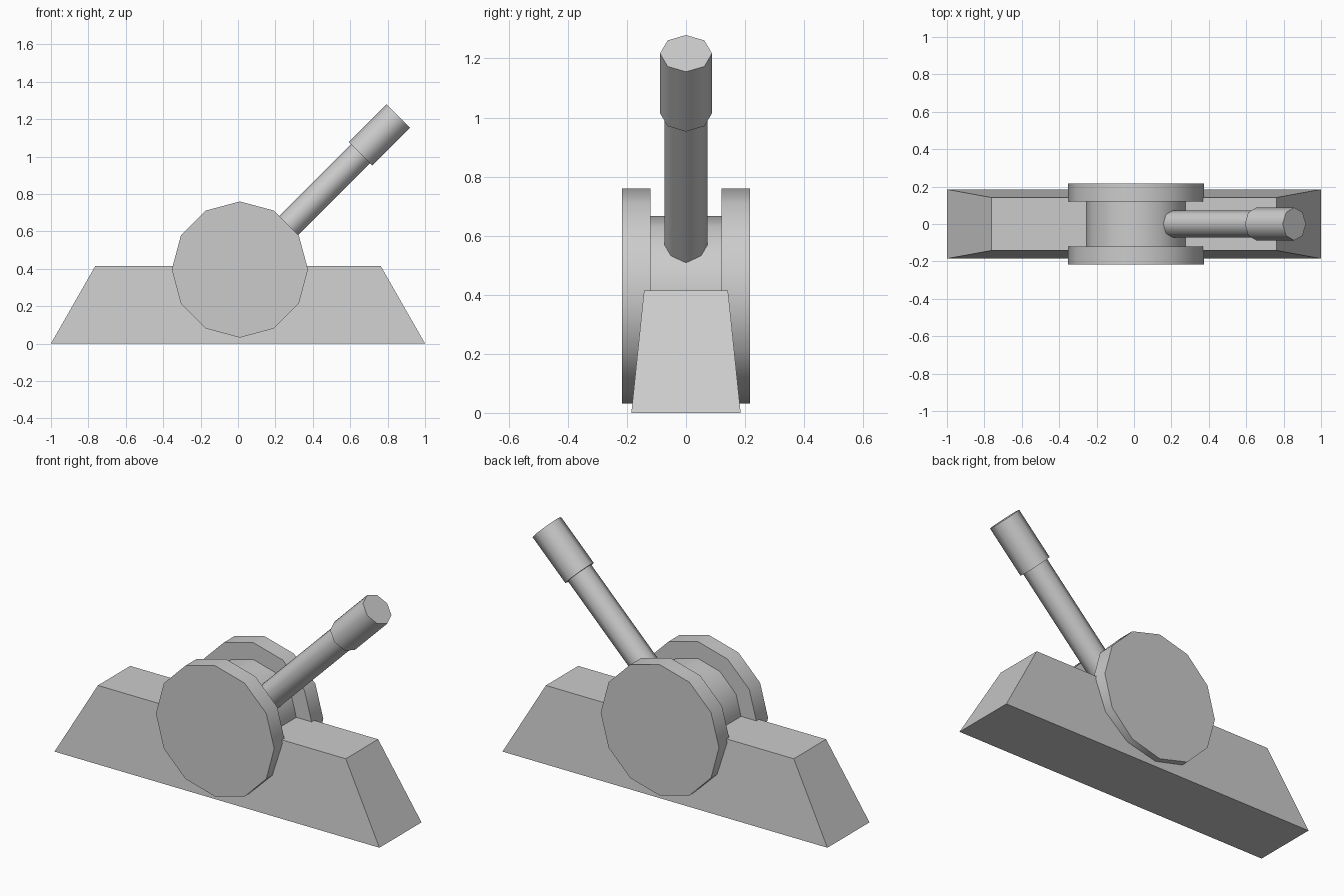
import bpy, bmesh
from math import radians
from mathutils import Vector

if "Cube" in bpy.data.objects:
    bpy.data.objects.remove(bpy.data.objects["Cube"])

HUB = Vector((0.01, 0, 0.396))      # axle centre
GRIP_END = Vector((0.857, 0, 1.217))
TILT = radians(45)


def rod(name, a, b, radius, sides, rot):
    """Smooth-sided low-poly cylinder running from a to b."""
    bpy.ops.mesh.primitive_cylinder_add(vertices=sides, radius=radius,
                                        depth=(b - a).length,
                                        location=(a + b) / 2, rotation=rot)
    ob = bpy.context.object
    ob.name = name
    bpy.ops.object.shade_smooth_by_angle(angle=radians(60))
    return ob


def disc(name, y0, y1, radius):
    return rod(name, HUB + Vector((0, y0, 0)), HUB + Vector((0, y1, 0)),
               radius, 12, (radians(90), 0, 0))


def lever_part(name, start, end, radius):
    # distances are measured back from the grip's end along the lever
    axis = Vector((1, 0, 1)).normalized()
    return rod(name, GRIP_END - axis * start, GRIP_END - axis * end,
               radius, 8, (0, TILT, 0))


# Tapered base block
bm = bmesh.new()
bmesh.ops.create_cube(bm, size=2)
for v in bm.verts:
    top = v.co.z > 0
    v.co.x *= 0.763 if top else 1.0
    v.co.y *= 0.142 if top else 0.185
    v.co.z = 0.415 if top else 0.0
mesh = bpy.data.meshes.new("base")
bm.to_mesh(mesh)
bm.free()
bpy.context.collection.objects.link(bpy.data.objects.new("base", mesh))

# Hub and side discs
disc("hub", -0.12, 0.12, 0.27)
for name, s in (("front_disc", -1), ("back_disc", 1)):
    disc(name, min(s * 0.12, s * 0.216), max(s * 0.12, s * 0.216), 0.364)

# Lever with thicker grip
lever_part("lever_shaft", 1.02, 0.28, 0.072)
lever_part("lever_grip", 0.286, 0.0, 0.088)
